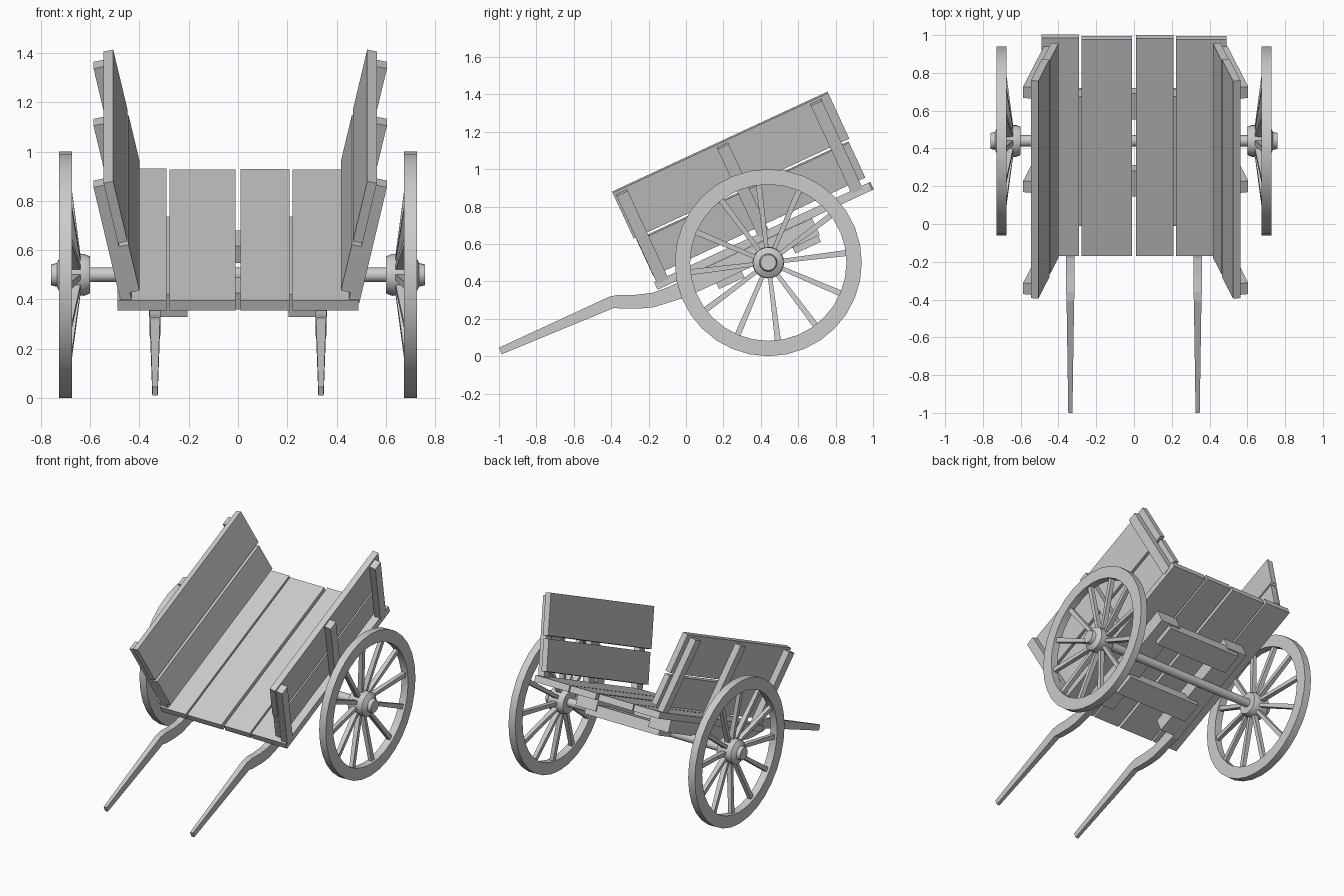
import bpy, bmesh, math
from mathutils import Matrix, Vector

if "Cube" in bpy.data.objects:
    bpy.data.objects.remove(bpy.data.objects["Cube"])

grey = bpy.data.materials.new("plain_grey")
grey.use_nodes = True
grey.diffuse_color = (0.6, 0.6, 0.6, 1)
grey.node_tree.nodes["Principled BSDF"].inputs["Base Color"].default_value = (0.6, 0.6, 0.6, 1)

# Tilted frame of the cart bed: x across, y along the bed, z away from it
BED = Matrix.Translation((0, -0.152, 0.355)) @ Matrix.Rotation(math.radians(24.9), 4, 'X')
LEAN = math.radians(12.2)
LENGTH = 1.27


def finish(name, bm, smooth=False):
    bmesh.ops.recalc_face_normals(bm, faces=bm.faces)
    mesh = bpy.data.meshes.new(name)
    bm.to_mesh(mesh)
    bm.free()
    mesh.materials.append(grey)
    obj = bpy.data.objects.new(name, mesh)
    bpy.context.collection.objects.link(obj)
    if smooth:
        bpy.ops.object.select_all(action='DESELECT')
        obj.select_set(True)
        bpy.context.view_layer.objects.active = obj
        bpy.ops.object.shade_smooth_by_angle(angle=math.radians(35))
    return obj


def box(name, low, high, frame):
    low, high = Vector(low), Vector(high)
    bm = bmesh.new()
    bmesh.ops.create_cube(bm, size=1)
    for v in bm.verts:
        v.co = frame @ Vector(a + (b - a) * (c + 0.5) for a, b, c in zip(low, high, v.co))
    return finish(name, bm)


def loft(bm, rings, closed=False):
    """Skin quads between rings of points; cap the ends unless closed."""
    rows = [[bm.verts.new(p) for p in ring] for ring in rings]
    n = len(rows[0])
    pairs = list(zip(rows, rows[1:])) + ([(rows[-1], rows[0])] if closed else [])
    for a, b in pairs:
        for i in range(n):
            j = (i + 1) % n
            bm.faces.new((a[i], a[j], b[j], b[i]))
    if not closed:
        bm.faces.new(rows[0])
        bm.faces.new(rows[-1])


def lathe(name, profile, center, sides, closed=False):
    """Turn (x, radius) points about an axis along x."""
    bm = bmesh.new()
    turns = [2 * math.pi * i / sides for i in range(sides)]
    rings = [[Vector((x, center[0] + r * math.cos(t), center[1] + r * math.sin(t)))
              for t in turns] for x, r in profile]
    loft(bm, rings, closed)
    return finish(name, bm, True)


# Floor planks
for i, (x0, x1, back) in enumerate([(-0.49, -0.29, 0.01), (-0.278, -0.01, 0),
                                    (0.01, 0.21, 0.005), (0.222, 0.49, 0)]):
    box(f"floor_plank_{i + 1}", (x0, 0, 0), (x1, LENGTH + back - 0.005, 0.044), BED)

# Leaning sides: two planks and three outer struts each
for side, label, foot in ((-1, "right", 0.40), (1, "left", 0.418)):
    frame = BED @ Matrix.Translation((side * foot, 0, 0.085)) @ Matrix.Rotation(side * LEAN, 4, 'Y')
    box(f"{label}_lower_plank", (0, 0.01, 0), (side * 0.04, LENGTH - 0.01, 0.21), frame)
    box(f"{label}_upper_plank", (0, 0, 0.23), (side * 0.04, LENGTH, 0.505), frame)
    for place, along in (("front", 0.045), ("middle", 0.64), ("rear", 1.19)):
        box(f"{label}_{place}_strut", (side * 0.04, along - 0.033, -0.04),
            (side * 0.085, along + 0.033, 0.49), frame)

# Cross boards under the bed
for place, along in (("front", 0.375), ("rear", 0.825)):
    box(f"{place}_cross_board", (-0.29, along - 0.075, -0.135), (0.29, along + 0.075, -0.06), BED)

# Shaft stations: top y, top z, bottom y, bottom z, half width
SHAFT = [(-1, 0.045, -0.985, 0.01, 0.011), (-0.41, 0.318, -0.385, 0.258, 0.02),
         (-0.36, 0.328, -0.345, 0.254, 0.022), (-0.27, 0.328, -0.25, 0.254, 0.023),
         (-0.18, 0.338, -0.17, 0.262, 0.023), (-0.1, 0.367, 0.02, 0.322, 0.023),
         (0.124, 0.472, 0.16, 0.395, 0.023)]
HUB = [(0.6, 0.03), (0.6, 0.075), (0.625, 0.085), (0.715, 0.082),
       (0.73, 0.06), (0.735, 0.048), (0.76, 0.042)]
RIM = [(0.675, 0.418), (0.675, 0.5), (0.727, 0.5), (0.727, 0.418)]
CENTER = (0.44, 0.5)

for side, label in ((-1, "right"), (1, "left")):
    # Broad beam under the floor and the pulling shaft
    box(f"{label}_beam", (side * 0.205, 0.155, -0.1), (side * 0.362, 0.91, -0.001), BED)
    bm = bmesh.new()
    x = side * 0.337
    loft(bm, [[(x - w, ty, tz), (x + w, ty, tz), (x + w, by, bz), (x - w, by, bz)]
              for ty, tz, by, bz, w in SHAFT])
    finish(f"{label}_shaft", bm)

    # Wheel: rim, hub and dished tapering spokes
    lathe(f"{label}_wheel_rim", [(side * a, r) for a, r in RIM], CENTER, 32, True)
    lathe(f"{label}_wheel_hub", [(side * a, r) for a, r in HUB], CENTER, 20)
    bm = bmesh.new()
    for i in range(12):
        turn = math.radians(7 + 30 * i)
        out = Vector((0, math.cos(turn), math.sin(turn)))
        across = Vector((0, -out.z, out.y))
        rings = []
        for a, r, thick, wide in ((0.655, 0.06, 0.018, 0.011), (0.699, 0.43, 0.013, 0.016)):
            mid = Vector((side * a, *CENTER)) + out * r
            rings.append([mid + across * wide * p + Vector((thick * q, 0, 0))
                          for p, q in ((-1, -1), (1, -1), (1, 1), (-1, 1))])
        loft(bm, rings)
    finish(f"{label}_wheel_spokes", bm)

# Axle
lathe("axle", [(-0.62, 0.03), (0.62, 0.03)], CENTER, 16)
